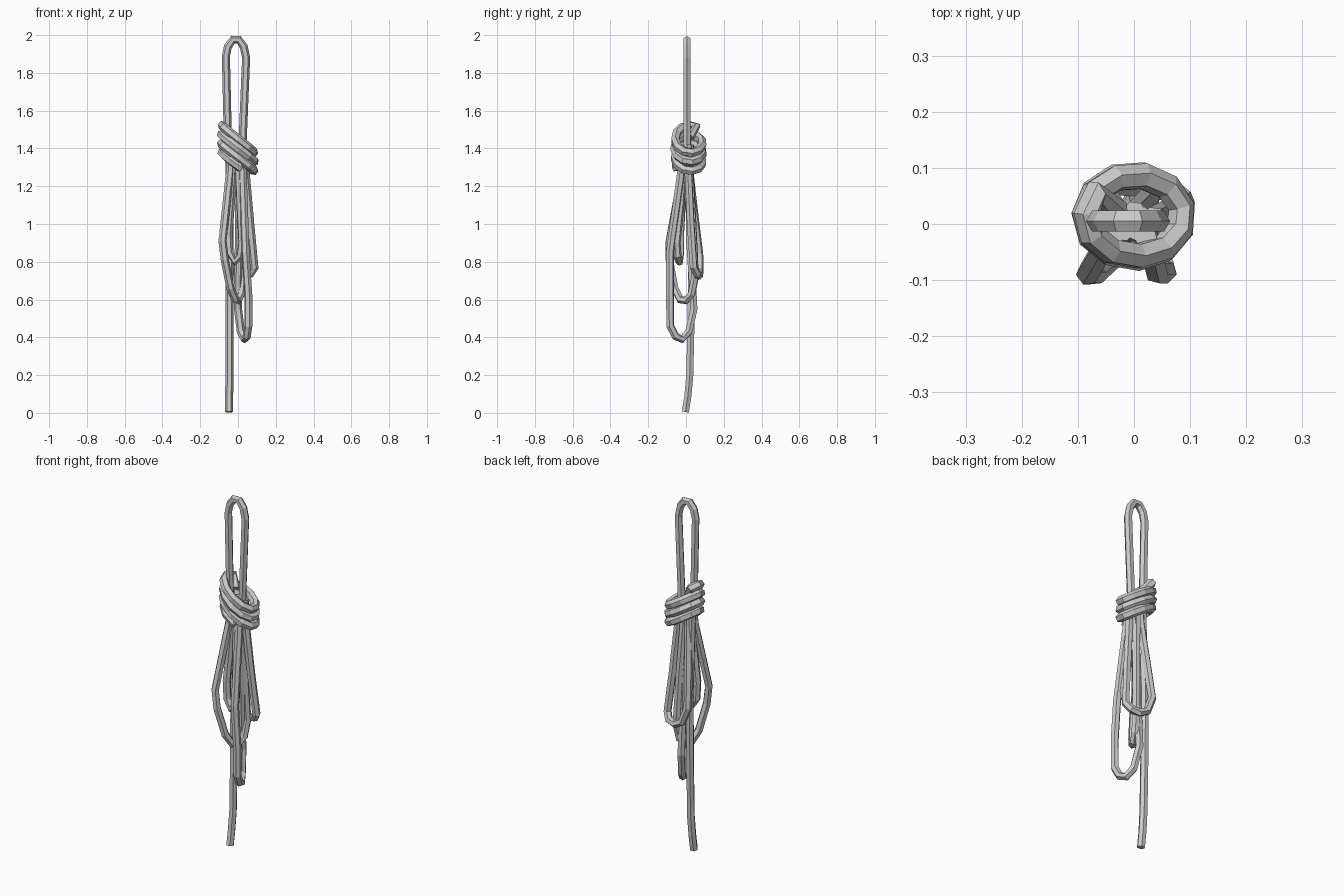
import bpy
from math import sin, cos, pi

R = 0.0215


def rope(name, pts, radius=R):
    """Six-sided flat-shaded tube along a polyline, turned into a mesh."""
    cu = bpy.data.curves.new(name, 'CURVE')
    cu.dimensions = '3D'
    cu.bevel_depth = radius
    cu.bevel_resolution = 1
    cu.use_fill_caps = True
    sp = cu.splines.new('POLY')
    sp.points.add(len(pts) - 1)
    for p, co in zip(sp.points, pts):
        p.co = (*co, 1)
    sp.use_smooth = False
    ob = bpy.data.objects.new(name, cu)
    bpy.context.collection.objects.link(ob)
    bpy.ops.object.select_all(action='DESELECT')
    ob.select_set(True)
    bpy.context.view_layer.objects.active = ob
    bpy.ops.object.convert(target='MESH')
    bpy.ops.object.shade_flat()
    return ob


# Upright eye at the top, its left leg running down into the loose tail
rope("top_eye_and_tail", [
    (0.025, 0.005, 1.30), (0.025, 0.005, 1.45), (0.043, 0.005, 1.88),
    (0.03, 0.005, 1.94), (0.005, 0.005, 1.975), (-0.027, 0.005, 1.975),
    (-0.053, 0.005, 1.94), (-0.064, 0.005, 1.89), (-0.055, 0.005, 1.50),
    (-0.045, 0.012, 1.30), (-0.045, 0.03, 0.90), (-0.045, 0.027, 0.50),
    (-0.045, 0.02, 0.20), (-0.047, 0.01, 0.09), (-0.048, -0.003, 0.005)])

# Long hanging loop
rope("long_loop", [
    (0.02, -0.02, 1.42), (0.025, -0.025, 1.28), (0.04, -0.085, 0.85),
    (0.055, -0.085, 0.62), (0.055, -0.083, 0.46), (0.047, -0.055, 0.405),
    (0.035, -0.02, 0.39), (0.015, 0.015, 0.43), (0.0, 0.042, 0.55),
    (0.0, 0.035, 0.68), (0.005, 0.02, 0.90), (0.01, 0.012, 1.42)])

# Middle loop, bulging to the front left
rope("middle_loop", [
    (-0.035, -0.015, 1.42), (-0.042, -0.02, 1.28), (-0.082, -0.088, 0.91),
    (-0.07, -0.088, 0.81), (-0.04, -0.06, 0.66), (-0.015, -0.03, 0.60),
    (0.0, 0.0, 0.595), (0.018, 0.03, 0.63), (0.025, 0.048, 0.72),
    (0.015, 0.035, 1.0), (0.0, 0.02, 1.28), (0.0, 0.02, 1.42)])

# Short loop at the back right
rope("back_loop", [
    (0.035, 0.01, 1.42), (0.04, 0.012, 1.28), (0.065, 0.025, 1.0),
    (0.088, 0.04, 0.77), (0.065, 0.06, 0.735), (0.025, 0.068, 0.725),
    (-0.025, 0.072, 0.75), (-0.06, 0.07, 0.84), (-0.05, 0.05, 1.0),
    (-0.028, 0.018, 1.28), (-0.02, 0.015, 1.42)])

# Short loop at the front
rope("front_loop", [
    (-0.02, -0.01, 1.42), (-0.025, -0.012, 1.28), (-0.05, -0.03, 0.95),
    (-0.045, -0.03, 0.85), (-0.015, -0.035, 0.80), (0.012, -0.045, 0.83),
    (0.022, -0.05, 0.90), (0.012, -0.03, 1.1), (0.005, -0.015, 1.28),
    (0.005, -0.01, 1.42)])

# Tilted wrapping coil: falls across the front, rises around the back
TURNS, SEG = 3.4, 11
coil = [(-0.03, 0.02, 1.46)]
n = int(TURNS * SEG)
for i in range(n + 1):
    t = i / SEG - 0.1
    a = pi + 2 * pi * t
    grow = 1 + 0.06 * sin(pi * i / n)
    coil.append((0.084 * grow * cos(a), 0.014 + 0.07 * grow * sin(a),
                 1.462 - 0.048 * t - 0.06 * cos(a)))
coil.append((0.02, 0.0, 1.33))
rope("wrapping_coil", coil, 0.024)
